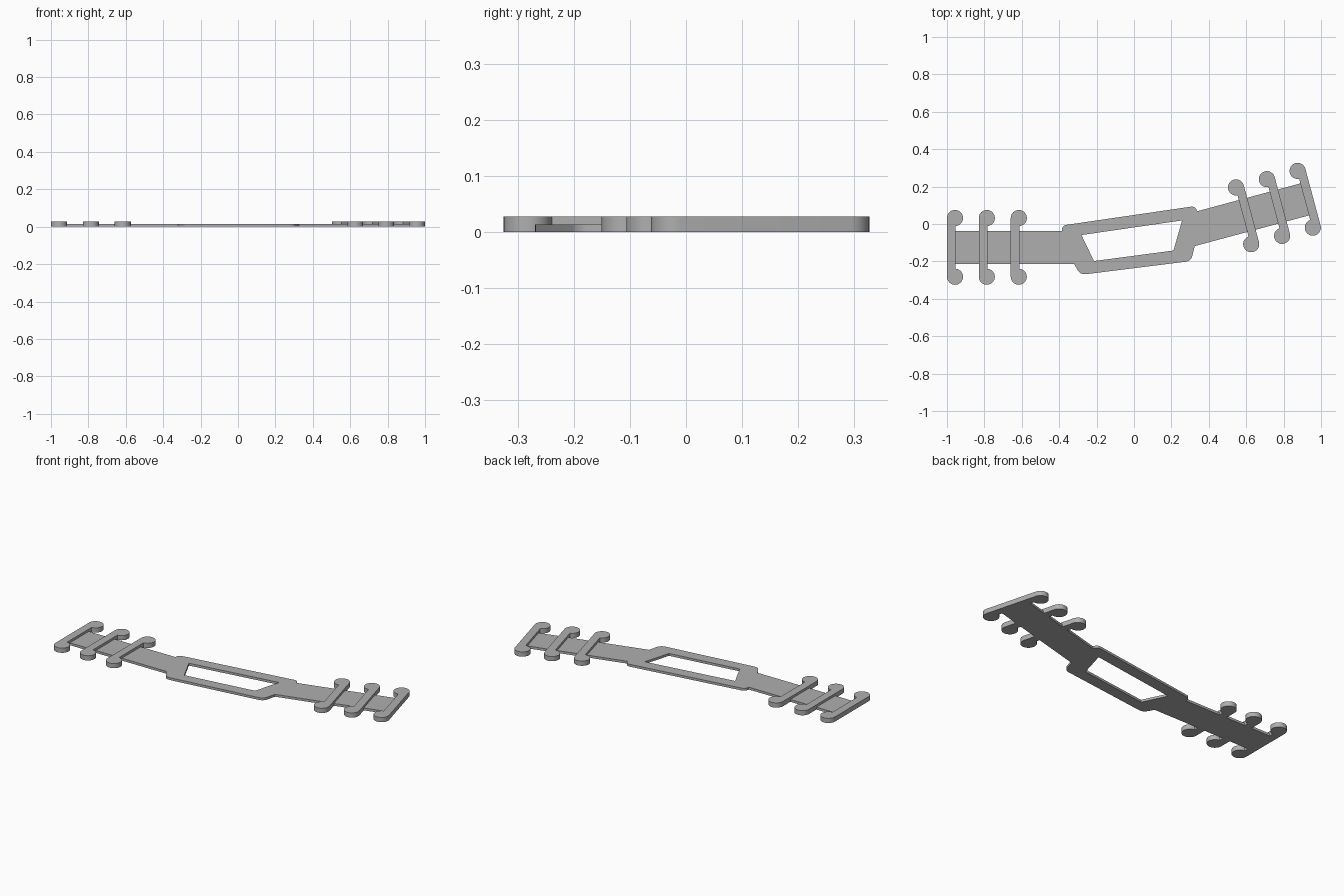
import bpy, bmesh, math
from mathutils import Matrix, Vector

cube = bpy.data.objects.get("Cube")
if cube:
    bpy.data.objects.remove(cube)

grey = bpy.data.materials.new("light grey plastic")
grey.use_nodes = True
colour = (0.43, 0.43, 0.43, 1)
grey.diffuse_color = colour
grey.node_tree.nodes["Principled BSDF"].inputs["Base Color"].default_value = colour

THIN, TALL = 0.014, 0.028
R, REACH, HALF = 0.043, 0.157, 0.0885   # knob radius, knob offset, half strap width
LEFT_ARM = Matrix.Translation((0, -0.125, 0)) @ Matrix.Scale(-1, 4, (1, 0, 0))
RIGHT_ARM = Matrix.Translation((-0.009, -0.1155, 0)) @ Matrix.Rotation(math.radians(15), 4, "Z")


def plate(name, loops, height, smooth=False):
    """Fill flat outlines (inner loops become holes) and extrude them upwards."""
    bm = bmesh.new()
    edges = []
    for loop in loops:
        vs = [bm.verts.new((p[0], p[1], 0)) for p in loop]
        edges += [bm.edges.new((a, b)) for a, b in zip(vs, vs[1:] + vs[:1])]
    bmesh.ops.triangle_fill(bm, edges=edges, use_beauty=True, normal=(0, 0, 1))
    top = bmesh.ops.extrude_face_region(bm, geom=bm.faces[:], use_keep_orig=True)["geom"]
    bmesh.ops.translate(bm, vec=(0, 0, height),
                        verts=[g for g in top if isinstance(g, bmesh.types.BMVert)])
    bmesh.ops.recalc_face_normals(bm, faces=bm.faces[:])
    bmesh.ops.dissolve_limit(bm, angle_limit=0.01, verts=bm.verts[:], edges=bm.edges[:])
    mesh = bpy.data.meshes.new(name)
    bm.to_mesh(mesh)
    bm.free()
    mesh.materials.append(grey)
    ob = bpy.data.objects.new(name, mesh)
    bpy.context.collection.objects.link(ob)
    if smooth:
        bpy.ops.object.select_all(action="DESELECT")
        ob.select_set(True)
        bpy.context.view_layer.objects.active = ob
        bpy.ops.object.shade_smooth_by_angle(angle=math.radians(30))
    return ob


def rounded(corner, before, after, size=0.03, steps=6):
    """Points of a curve that rounds one corner."""
    c = Vector(corner)
    a = c + (Vector(before) - c).normalized() * size
    b = c + (Vector(after) - c).normalized() * size
    return [a * (1 - t) ** 2 + c * 2 * t * (1 - t) + b * t * t
            for t in (i / steps for i in range(steps + 1))]


# Strap and open centre frame in one outline
end_l = [LEFT_ARM @ Vector((0.98, y, 0)) for y in (-HALF, HALF)]
end_r = [RIGHT_ARM @ Vector((0.98, y, 0)) for y in (HALF, -HALF)]
top_l, top_r = (-0.385, -0.008), (0.328, 0.096)
low_r, low_l = (0.305, -0.198), (-0.287, -0.272)
join = {"tl": (-0.386, -0.0365), "tr": (0.337, 0.068),
        "br": (0.325, -0.118), "bl": (-0.32, -0.2135)}
outline = end_l + [join["tl"]]
outline += rounded(top_l, join["tl"], top_r, 0.024) + rounded(top_r, top_l, join["tr"], 0.024)
outline += [join["tr"]] + end_r + [join["br"]]
outline += rounded(low_r, join["br"], low_l) + rounded(low_l, low_r, join["bl"])
outline += [join["bl"]]
window = [(-0.281, -0.059), (0.257, 0.019), (0.211, -0.142), (-0.214, -0.198)]
plate("strap_and_frame", [outline, window], THIN, True)


# Hooks: a crossbar with a round knob at each end, flush with its outer side
def arc(cy, start, stop, steps=24):
    angles = [math.radians(start + (stop - start) * i / steps) for i in range(steps + 1)]
    return [(R * math.cos(a), cy + R * math.sin(a)) for a in angles]


hook = arc(REACH, -90, 0, 8)[:-1] + arc(REACH, 0, 180, 16)
hook = [(0.003, -REACH + R), (0.003, REACH - R)] + hook[1:]
hook += arc(-REACH, 180, 450, 24)[:-1]

for side, arm in (("right", LEFT_ARM), ("left", RIGHT_ARM)):
    for label, u in (("inner", 0.616), ("middle", 0.787), ("outer", 0.957)):
        # knobs hang inward of the bar, which lies on the far side from the centre
        points = [arm @ Vector((u - x, y, 0)) for x, y in hook]
        plate(f"{side}_{label}_hook", [points], TALL, True)
